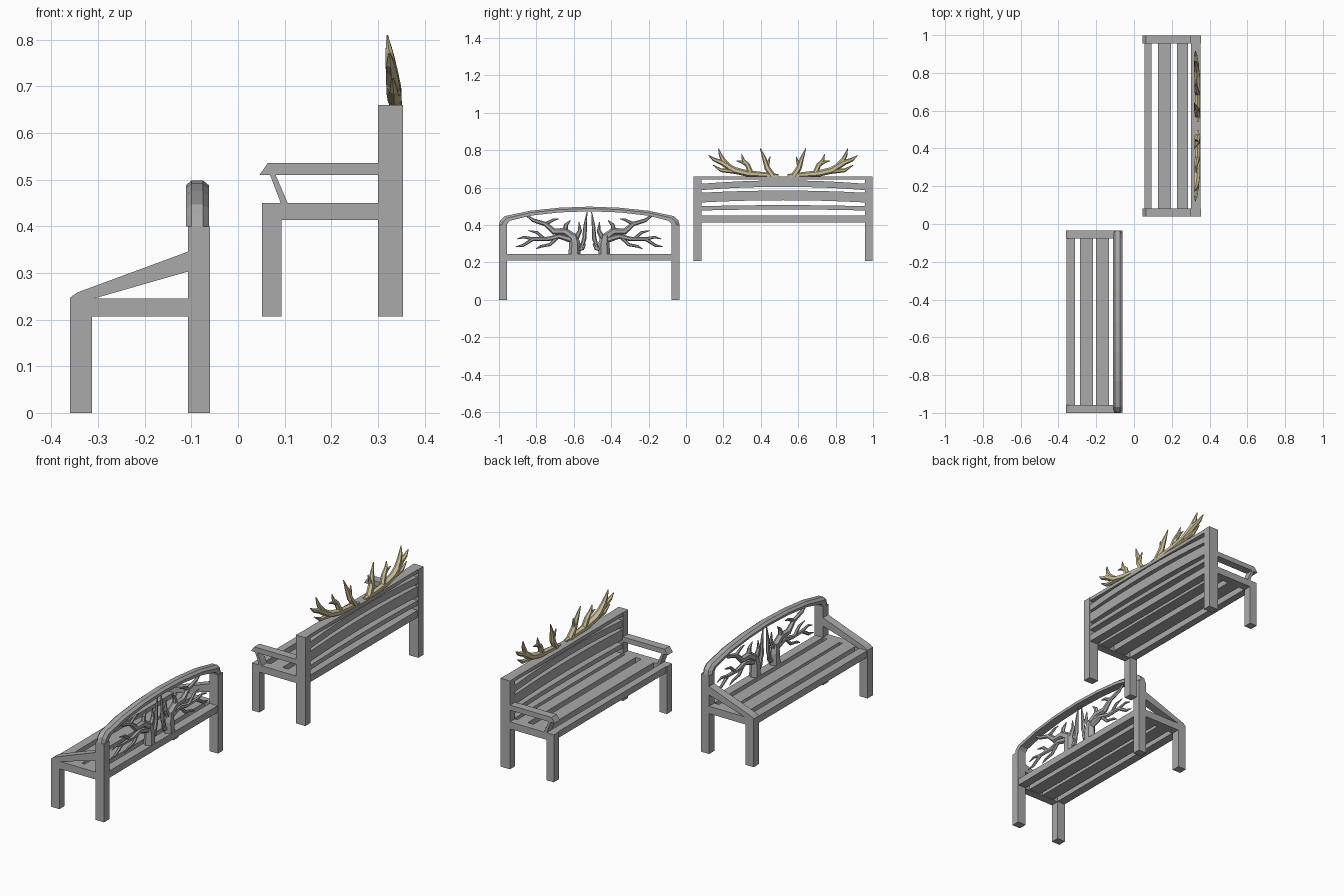
import bpy, bmesh, math
from mathutils import Vector


def material(name, color):
    m = bpy.data.materials.new(name)
    m.diffuse_color = (*color, 1)
    return m


GREY = material("grey wood", (0.40, 0.40, 0.40))
BONE = material("antler bone", (0.62, 0.54, 0.32))
C_LOW, C_HIGH = -0.517, 0.519      # middle of each bench along y


def finish(name, bm, mat):
    bmesh.ops.recalc_face_normals(bm, faces=bm.faces)
    me = bpy.data.meshes.new(name)
    bm.to_mesh(me)
    bm.free()
    me.materials.append(mat)
    ob = bpy.data.objects.new(name, me)
    bpy.context.collection.objects.link(ob)


def loft(bm, rings):
    """Skin a row of equal-sized rings and cap both ends."""
    vs = [[bm.verts.new(p) for p in r] for r in rings]
    n = len(vs[0])
    for a, b in zip(vs, vs[1:]):
        for i in range(n):
            j = (i + 1) % n
            bm.faces.new((a[i], a[j], b[j], b[i]))
    bm.faces.new(vs[0])
    bm.faces.new(vs[-1])


def prism(name, profile, y0, y1, mat=GREY):
    """Side profile (x, z) pushed along y."""
    bm = bmesh.new()
    loft(bm, [[(x, y, z) for x, z in profile] for y in (y0, y1)])
    finish(name, bm, mat)


def box(name, x0, x1, y0, y1, z0, z1):
    prism(name, [(x0, z0), (x1, z0), (x1, z1), (x0, z1)], y0, y1)


def limb(bm, path, c, s, xf, depth, sides=6):
    """Tapered crooked limb, path of (offset from centre, z, radius)."""
    rings = []
    for i, (d, z, r) in enumerate(path):
        p, q = path[max(i - 1, 0)], path[min(i + 1, len(path) - 1)]
        t = Vector((q[0] - p[0], q[1] - p[1])).normalized()
        ring = []
        for k in range(sides):
            a = math.tau * k / sides
            u, v = r * math.cos(a), r * depth * math.sin(a)
            ring.append((xf(z) + v, c + s * (d - t.y * u), z + t.x * u))
        rings.append(ring)
    loft(bm, rings)


def limbs(name, paths, c, xf, depth, mat):
    for s, side in ((-1, "left"), (1, "right")):
        bm = bmesh.new()
        for path in paths:
            limb(bm, path, c, s, xf, depth)
        finish(side + "_" + name, bm, mat)


# ---- Low bench: legs, end rails, sloping arms
for s, side in ((-1, "left"), (1, "right")):
    ya, yb = C_LOW + s * 0.483, C_LOW + s * 0.440
    box("low_front_leg_" + side, -0.36, -0.313, ya, yb, 0, 0.246)
    box("low_back_post_" + side, -0.107, -0.06, ya, yb, 0, 0.40)
    box("low_end_rail_" + side, -0.33, -0.09, ya, yb, 0.207, 0.245)
    prism("low_arm_" + side,
          [(-0.36, 0.24), (-0.36, 0.247), (-0.345, 0.258), (-0.104, 0.347),
           (-0.104, 0.304), (-0.313, 0.244)], ya, yb)

# Seat slats and bottom back rail
for x0, x1 in ((-0.358, -0.313), (-0.286, -0.217), (-0.20, -0.132), (-0.107, -0.062)):
    box("low_seat_slat", x0, x1, C_LOW - 0.445, C_LOW + 0.445, 0.21, 0.245)

# Arched top rail with chamfered upper edges, running down into the posts
half = [(0.483, 0.400, 0.440, 0.400), (0.476, 0.425, 0.438, 0.408),
        (0.452, 0.447, 0.425, 0.422), (0.315, 0.476, 0.312, 0.450),
        (0.16, 0.492, 0.16, 0.467)]
line = [(-a, b, -c, d) for a, b, c, d in half] + [(0, 0.498, 0, 0.473)] + half[::-1]
bm = bmesh.new()
rings = []
for do, zo, di, zi in line:
    o, i = Vector((do, zo)), Vector((di, zi))
    m = o.lerp(i, 0.4)
    rings.append([(x, C_LOW + p.x, p.y) for x, p in (
        (-0.107, i), (-0.112, m), (-0.10, o), (-0.075, o), (-0.062, m), (-0.062, i))])
loft(bm, rings)
finish("low_arched_top_rail", bm, GREY)

# Branching back panel
branches = [
    [(0.080, 0.235, 0.032), (0.078, 0.30, 0.030), (0.085, 0.345, 0.022)],        # trunk
    [(0.080, 0.33, 0.022), (0.13, 0.365, 0.020), (0.19, 0.365, 0.017),
     (0.235, 0.405, 0.012), (0.30, 0.425, 0.010), (0.345, 0.458, 0.004)],        # upper limb
    [(0.235, 0.405, 0.010), (0.19, 0.428, 0.007), (0.165, 0.432, 0.002)],
    [(0.13, 0.36, 0.016), (0.125, 0.40, 0.011), (0.10, 0.425, 0.002)],
    [(0.09, 0.32, 0.018), (0.16, 0.34, 0.014), (0.22, 0.325, 0.012),
     (0.30, 0.325, 0.010), (0.355, 0.29, 0.008), (0.395, 0.283, 0.002)],         # lower limb
    [(0.30, 0.325, 0.009), (0.35, 0.335, 0.007), (0.385, 0.325, 0.002)],
    [(0.24, 0.325, 0.009), (0.28, 0.36, 0.008), (0.325, 0.37, 0.002)],
    [(0.17, 0.335, 0.010), (0.21, 0.295, 0.009), (0.26, 0.285, 0.007), (0.285, 0.272, 0.002)],
    [(0.07, 0.33, 0.015), (0.05, 0.37, 0.011), (0.055, 0.415, 0.002)],
    [(0.045, 0.265, 0.009), (0.026, 0.33, 0.012), (0.022, 0.40, 0.009), (0.012, 0.470, 0.002)],
    [(0.06, 0.27, 0.012), (0.035, 0.275, 0.010), (0.02, 0.30, 0.003)],
]
limbs("back_branches", branches, C_LOW, lambda z: -0.085, 0.8, GREY)

# ---- High bench: legs, end rails, arms and struts
for s, side in ((-1, "left"), (1, "right")):
    ya, yb = C_HIGH + s * 0.479, C_HIGH + s * 0.437
    box("high_front_leg_" + side, 0.051, 0.093, ya, yb, 0.207, 0.45)
    box("high_back_post_" + side, 0.30, 0.354, ya, yb, 0.207, 0.66)
    box("high_end_rail_" + side, 0.08, 0.31, ya, yb, 0.414, 0.45)
    prism("high_arm_" + side, [(0.046, 0.51), (0.064, 0.536), (0.305, 0.536),
                               (0.305, 0.51)], ya, yb)
    prism("high_arm_strut_" + side, [(0.068, 0.512), (0.08, 0.512), (0.107, 0.449),
                                     (0.092, 0.449)], ya, yb)

# Seat slats
for x0, x1 in ((0.055, 0.093), (0.127, 0.196), (0.228, 0.287)):
    box("high_seat_slat", x0, x1, C_HIGH - 0.44, C_HIGH + 0.44, 0.417, 0.45)
box("high_back_seat_rail", 0.305, 0.35, C_HIGH - 0.44, C_HIGH + 0.44, 0.414, 0.45)

# Top rail and gently arched back slats
box("high_top_rail", 0.302, 0.352, C_HIGH - 0.44, C_HIGH + 0.44, 0.642, 0.66)
for z0, z1, rise in ((0.586, 0.620, 0.018), (0.520, 0.572, 0.012), (0.477, 0.500, 0.006)):
    bm = bmesh.new()
    rings = []
    for k in range(-4, 5):
        u = k / 4
        h = rise * (1 - u * u)
        rings.append([(x, C_HIGH + 0.44 * u, z + h) for x, z in (
            (0.303, z0), (0.351, z0), (0.351, z1), (0.303, z1))])
    loft(bm, rings)
    finish("high_back_slat", bm, GREY)

# Antlers on the top rail
antler = [
    [(0.025, 0.662, 0.010), (0.10, 0.668, 0.014), (0.19, 0.675, 0.017), (0.26, 0.692, 0.018),
     (0.33, 0.735, 0.014), (0.37, 0.750, 0.010), (0.398, 0.772, 0.002)],         # beam
    [(0.055, 0.660, 0.016), (0.085, 0.705, 0.015), (0.10, 0.755, 0.011), (0.122, 0.810, 0.002)],
    [(0.085, 0.715, 0.010), (0.075, 0.745, 0.006), (0.07, 0.765, 0.002)],
    [(0.17, 0.670, 0.015), (0.19, 0.72, 0.013), (0.212, 0.745, 0.009), (0.222, 0.778, 0.002)],
    [(0.195, 0.722, 0.010), (0.225, 0.738, 0.007), (0.25, 0.742, 0.002)],
    [(0.28, 0.700, 0.016), (0.32, 0.745, 0.013), (0.335, 0.775, 0.009), (0.345, 0.808, 0.002)],
    [(0.25, 0.685, 0.013), (0.33, 0.692, 0.010), (0.375, 0.72, 0.002)],
]
limbs("antler", antler, C_HIGH, lambda z: 0.338 - (z - 0.66) * 0.12, 1.0, BONE)
